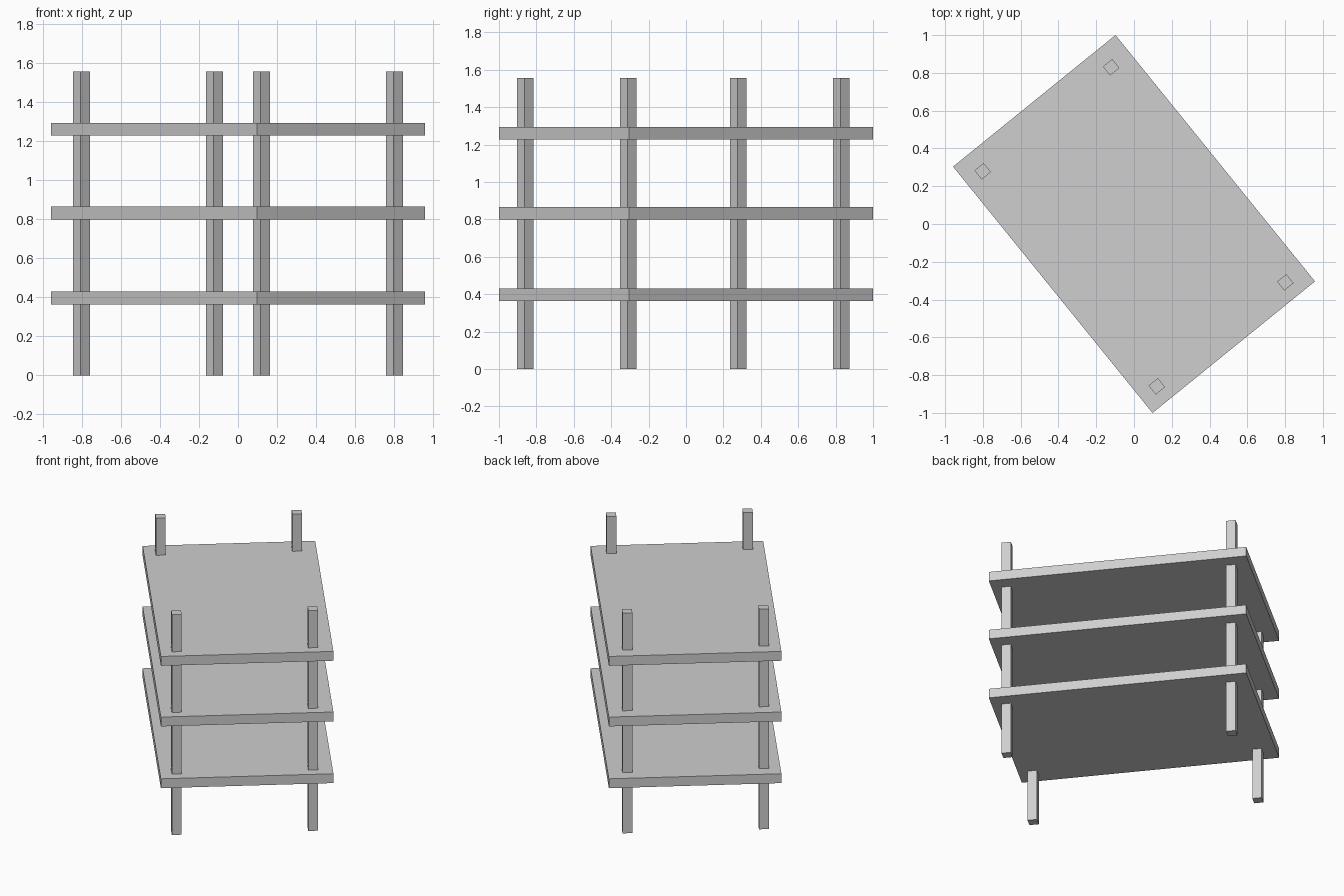
import bpy
from math import radians
from mathutils import Matrix, Vector

default = bpy.data.objects.get("Cube")
if default:
    bpy.data.objects.remove(default, do_unlink=True)

TURN = Matrix.Rotation(radians(39), 4, 'Z')

grey = bpy.data.materials.new("light_grey")
colour = (0.62, 0.62, 0.62, 1)
grey.use_nodes = True
grey.diffuse_color = colour
grey.node_tree.nodes["Principled BSDF"].inputs["Base Color"].default_value = colour


def box(name, centre, size):
    """Box of the given size, turned with the whole rack."""
    bpy.ops.mesh.primitive_cube_add(size=1)
    ob = bpy.context.object
    ob.name = name
    ob.data.transform(Matrix.Diagonal((*size, 1)))
    ob.location = centre
    ob.rotation_euler.z = radians(39)
    ob.data.materials.append(grey)
    return ob


# Three flat shelves
for level, z in zip(("lower", "middle", "upper"), (0.396, 0.832, 1.26)):
    box(level + "_shelf", (0, 0, z), (1.107, 1.678, 0.066))

# Four square posts passing through the shelves
HEIGHT = 1.555
for end, sy in (("front", -1), ("back", 1)):
    for side, sx in (("right", -1), ("left", 1)):
        spot = TURN @ Vector((sx * 0.4375, sy * 0.7325, 0))
        box(f"{end}_{side}_post", spot + Vector((0, -0.015, HEIGHT / 2)),
            (0.063, 0.061, HEIGHT))
